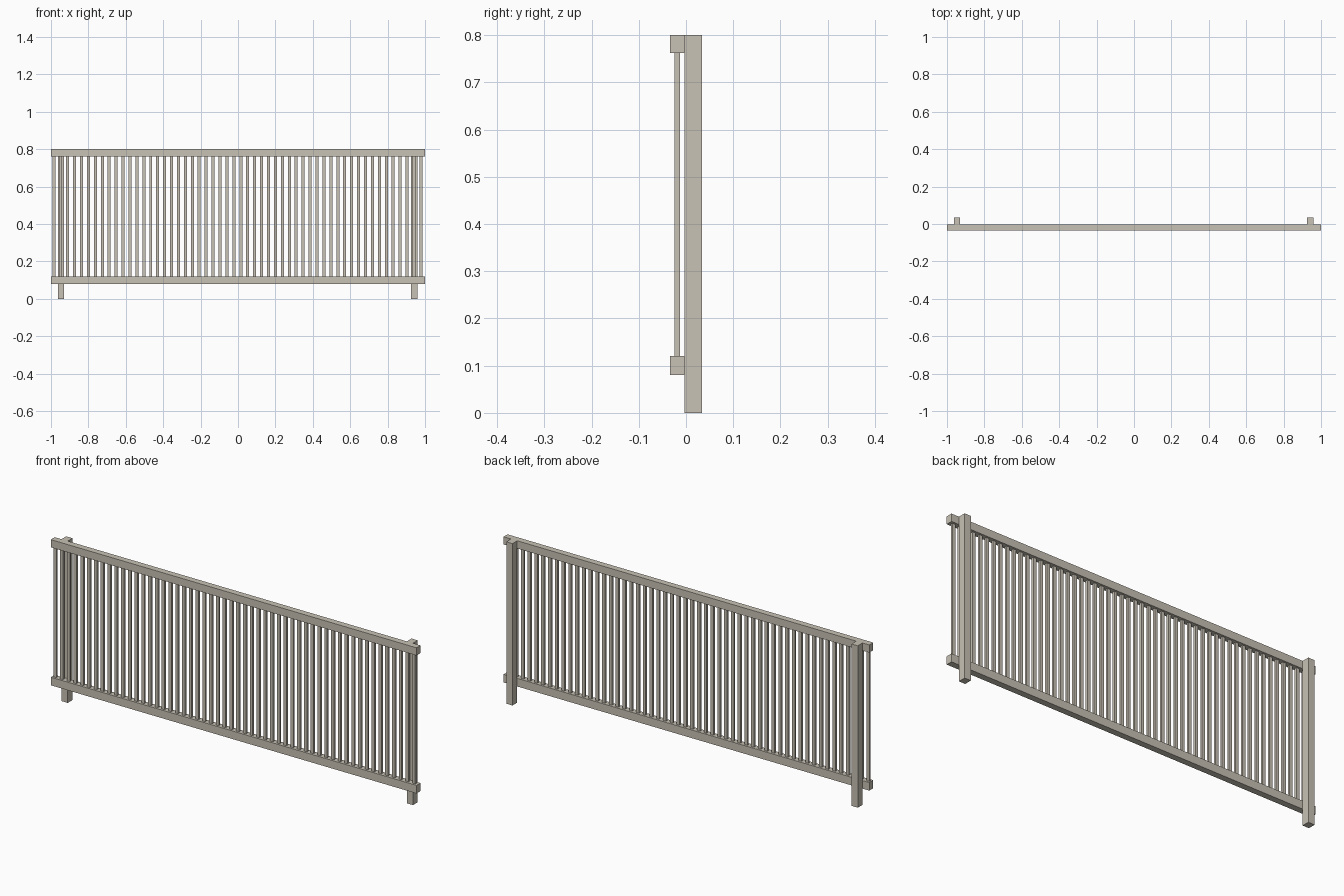
import bpy

cube = bpy.data.objects.get("Cube")
if cube:
    bpy.data.objects.remove(cube, do_unlink=True)

paint = bpy.data.materials.new("warm_grey_paint")
paint.use_nodes = True
color = (0.58, 0.54, 0.46, 1)
paint.diffuse_color = color
paint.node_tree.nodes["Principled BSDF"].inputs["Base Color"].default_value = color


def box(name, x, y, z):
    """Add a box spanning the given (low, high) ranges."""
    spans = (x, y, z)
    bpy.ops.mesh.primitive_cube_add(size=1, location=[(a + b) / 2 for a, b in spans])
    obj = bpy.context.object
    obj.name = name
    obj.scale = [b - a for a, b in spans]
    bpy.ops.object.transform_apply(location=False, rotation=False, scale=True)
    obj.data.materials.append(paint)
    return obj


# Horizontal rails
rail_y = (-0.034, -0.003)
box("bottom_rail", (-1, 1), rail_y, (0.08, 0.12))
box("top_rail", (-1, 1), rail_y, (0.762, 0.8))

# Posts behind the rails
for name, x in (("right_post", -0.946), ("left_post", 0.942)):
    box(name, (x - 0.017, x + 0.017), (-0.003, 0.034), (0, 0.8))

# Evenly spaced balusters between the rails
count, first, last = 54, -0.985, 0.978
half = 0.008
for i in range(count):
    x = first + (last - first) * i / (count - 1)
    box(f"baluster_{i + 1}", (x - half, x + half), (-0.024, -0.013), (0.11, 0.77))
